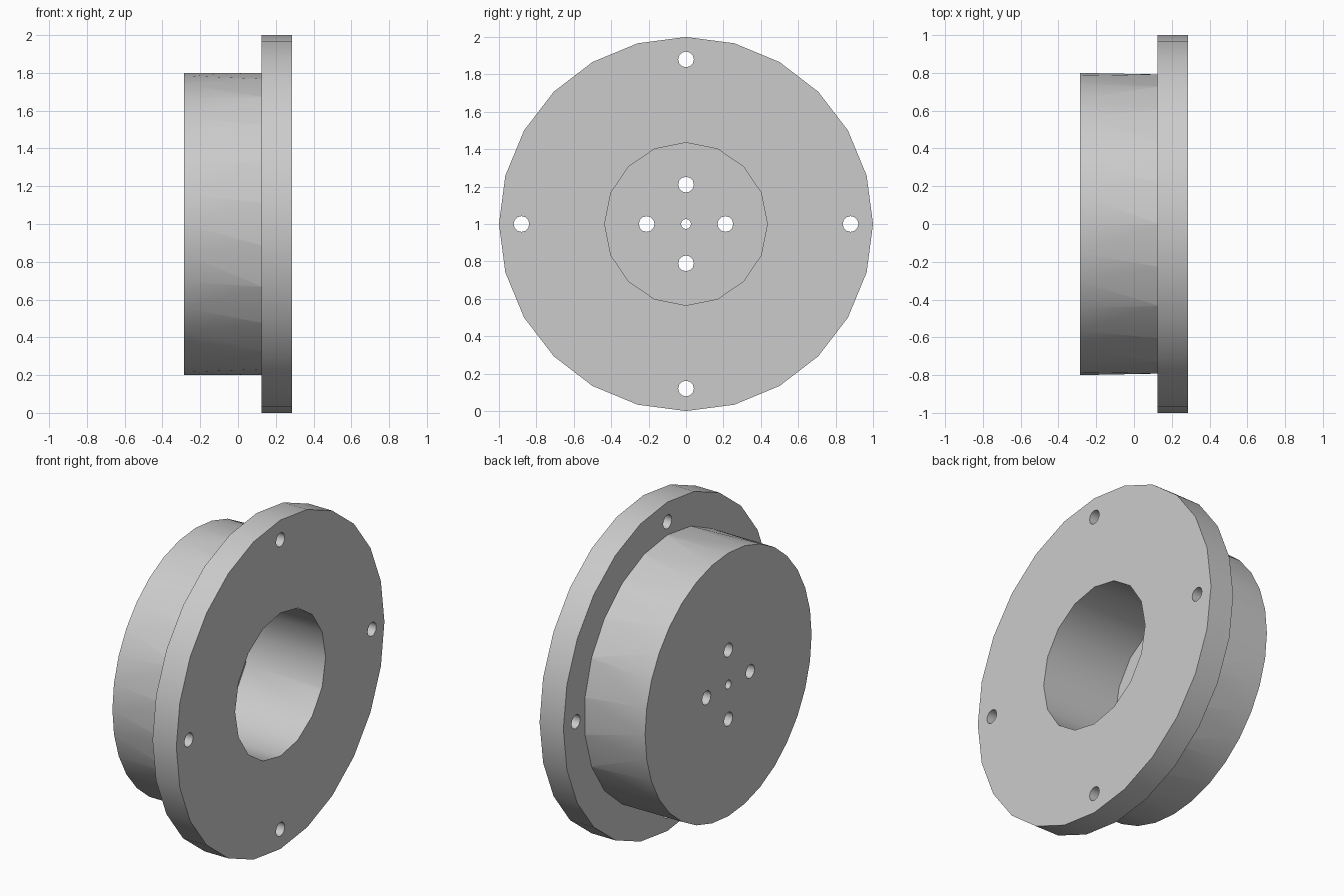
import bpy, bmesh
from math import sin, cos, pi, radians

cube = bpy.data.objects.get("Cube")
if cube:
    bpy.data.objects.remove(cube, do_unlink=True)

AXIS_Z = 1.0                    # height of the turning axis
BACK, SHOULDER, FACE = -0.285, 0.125, 0.285
FLOOR = -0.23                   # bottom of the blind bore

grey = bpy.data.materials.new("plain grey")
grey.use_nodes = True
grey.diffuse_color = (0.6, 0.6, 0.6, 1)
grey.node_tree.nodes["Principled BSDF"].inputs["Base Color"].default_value = grey.diffuse_color


def disc(name, r, x0, x1, n0, n1=None, y=0.0, z=0.0):
    """Closed drum along x; its two ends may have different side counts."""
    bm = bmesh.new()
    edges = []
    for x, n in ((x0, n0), (x1, n1 or n0)):
        ring = [bm.verts.new((x, y + r * sin(2 * pi * i / n), AXIS_Z + z + r * cos(2 * pi * i / n)))
                for i in range(n)]
        edges += bm.faces.new(ring).edges[:]
    bmesh.ops.bridge_loops(bm, edges=edges)
    bmesh.ops.recalc_face_normals(bm, faces=bm.faces)
    mesh = bpy.data.meshes.new(name)
    bm.to_mesh(mesh)
    bm.free()
    mesh.materials.append(grey)
    obj = bpy.data.objects.new(name, mesh)
    bpy.context.collection.objects.link(obj)
    return obj


def combine(target, tool, operation):
    """Apply a boolean and remove the tool."""
    mod = target.modifiers.new("combine", 'BOOLEAN')
    mod.operation, mod.object, mod.solver = operation, tool, 'EXACT'
    bpy.context.view_layer.objects.active = target
    bpy.ops.object.modifier_apply(modifier=mod.name)
    bpy.data.objects.remove(tool, do_unlink=True)


# Flange plate with the hub drum behind it
body = disc("flanged_hub", 1.0, SHOULDER, FACE, 24)
combine(body, disc("hub", 0.8, BACK, SHOULDER + 0.01, 32, 22), 'UNION')

# Blind bore and centre hole
combine(body, disc("bore", 0.435, FLOOR, FACE + 0.1, 16), 'DIFFERENCE')
combine(body, disc("centre_hole", 0.027, BACK - 0.1, FLOOR + 0.1, 12), 'DIFFERENCE')

# Four bolt holes in the flange and four in the hub floor
for radius, x0, x1 in ((0.88, 0.0, FACE + 0.1), (0.21, BACK - 0.1, FLOOR + 0.1)):
    for k in range(4):
        a = k * pi / 2
        hole = disc("bolt_hole", 0.042, x0, x1, 12, y=radius * cos(a), z=radius * sin(a))
        combine(body, hole, 'DIFFERENCE')

# Smooth curved walls, crisp rims
bpy.ops.object.select_all(action='DESELECT')
body.select_set(True)
bpy.context.view_layer.objects.active = body
bpy.ops.object.shade_smooth_by_angle(angle=radians(32))
